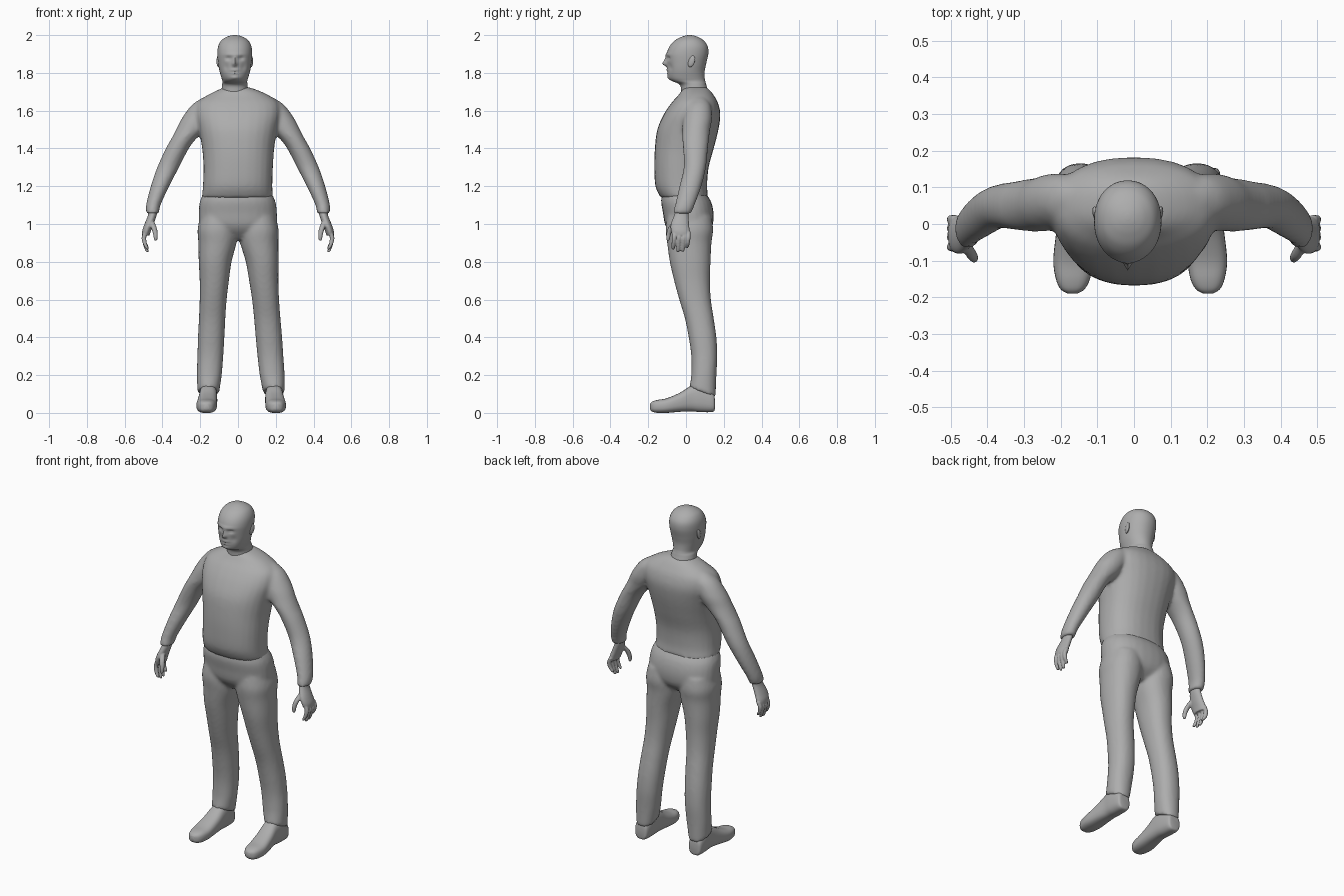
import bpy, bmesh, math
from mathutils import Vector

grey = bpy.data.materials.new("plain grey")
grey.diffuse_color = (0.42, 0.42, 0.42, 1)


def spline(rows, steps):
    """Catmull-Rom interpolation through rows of numbers."""
    out = []
    for i in range(len(rows) - 1):
        p0, p1, p2, p3 = (rows[max(0, min(len(rows) - 1, i + k))] for k in (-1, 0, 1, 2))
        for s in range(steps):
            t = s / steps
            out.append([0.5 * (2 * b + (c - a) * t + (2 * a - 5 * b + 4 * c - d) * t * t
                               + (3 * b - a - 3 * c + d) * t ** 3)
                        for a, b, c, d in zip(p0, p1, p2, p3)])
    return out + [list(rows[-1])]


def loft(bm, rows, axis="z", power=2.0, sides=28, steps=4):
    """Closed loft of rounded sections: (position, a0, a1, b0, b1)."""
    rings = []
    for p, a0, a1, b0, b1 in spline(rows, steps):
        ring = []
        for k in range(sides):
            c, s = math.cos(math.tau * k / sides), math.sin(math.tau * k / sides)
            a = (a0 + a1) / 2 + (a1 - a0) / 2 * math.copysign(abs(c) ** (2 / power), c)
            b = (b0 + b1) / 2 + (b1 - b0) / 2 * math.copysign(abs(s) ** (2 / power), s)
            ring.append(bm.verts.new((a, b, p) if axis == "z" else (a, p, b)))
        rings.append(ring)
    for r, q in zip(rings, rings[1:]):
        for k in range(sides):
            j = (k + 1) % sides
            bm.faces.new((r[k], r[j], q[j], q[k]))
    bm.faces.new(rings[0])
    bm.faces.new(rings[-1])
    return [v for ring in rings for v in ring]


def tube(bm, points):
    """Finger: points are (x, y, z, radius)."""
    loft(bm, [(z, x - r, x + r, y - r, y + r) for x, y, z, r in points], sides=12)


def flip(rows):
    return [(p, -a1, -a0, b0, b1) for p, a0, a1, b0, b1 in rows]


def finish(bm, name, voxel=0, smooth=0, angle=60):
    bmesh.ops.recalc_face_normals(bm, faces=bm.faces)
    me = bpy.data.meshes.new(name)
    bm.to_mesh(me)
    bm.free()
    me.materials.append(grey)
    ob = bpy.data.objects.new(name, me)
    bpy.context.collection.objects.link(ob)
    bpy.ops.object.select_all(action="DESELECT")
    ob.select_set(True)
    bpy.context.view_layer.objects.active = ob
    if voxel:
        m = ob.modifiers.new("fuse", "REMESH")
        m.mode, m.voxel_size = "VOXEL", voxel
        bpy.ops.object.modifier_apply(modifier=m.name)
        m = ob.modifiers.new("soften", "SMOOTH")
        m.factor, m.iterations = 0.5, smooth
        bpy.ops.object.modifier_apply(modifier=m.name)
    bpy.ops.object.shade_smooth_by_angle(angle=math.radians(angle))
    return ob


# Shirt: torso and two sleeves fused together
torso = [(1.14, -.192, .185, -.135, .118), (1.2, -.186, .182, -.162, .112),
         (1.3, -.183, .185, -.168, .12), (1.4, -.19, .192, -.165, .147),
         (1.5, -.208, .208, -.152, .172), (1.58, -.225, .225, -.118, .182),
         (1.64, -.215, .215, -.078, .17), (1.68, -.165, .165, -.042, .148),
         (1.71, -.105, .1, -.02, .125), (1.725, -.07, .05, 0, .105)]
sleeve = [(1.67, .13, .185, .04, .1), (1.63, .11, .245, .005, .13),
          (1.56, .13, .297, -.015, .138), (1.5, .17, .328, -.02, .128),
          (1.45, .222, .354, -.02, .122), (1.4, .26, .382, -.016, .116),
          (1.3, .312, .428, -.012, .106), (1.2, .364, .462, -.035, .082),
          (1.1, .41, .487, -.058, .046), (1.055, .418, .486, -.07, .027)]
bm = bmesh.new()
loft(bm, torso, power=2.3)
loft(bm, sleeve)
loft(bm, flip(sleeve))
finish(bm, "shirt", .01, 6)

# Trousers: hips and two legs, the right one standing slightly wider
hips = [(.92, -.1, .1, -.05, .08), (.96, -.17, .17, -.09, .125),
        (1.0, -.205, .203, -.112, .143), (1.06, -.208, .206, -.122, .146),
        (1.12, -.202, .198, -.132, .132), (1.17, -.178, .174, -.125, .1)]
leg = [(1.04, -.2, -.01, -.1, .135), (.97, -.214, -.004, -.108, .144),
       (.9, -.21, -.008, -.1, .135), (.8, -.208, -.034, -.086, .13),
       (.7, -.203, -.048, -.063, .127), (.6, -.203, -.06, -.036, .132),
       (.5, -.207, -.067, -.006, .147), (.4, -.212, -.072, .014, .161),
       (.3, -.215, -.078, .028, .166), (.2, -.218, -.086, .028, .161),
       (.085, -.214, -.1, .018, .157)]
bm = bmesh.new()
loft(bm, hips, power=2.3)
loft(bm, leg, power=2.2)
for v in loft(bm, flip(leg), power=2.2):
    v.co.x += .036 * max(0, 1 - v.co.z)
# Cuffs rise over the instep
for v in bm.verts:
    if v.co.z < .2:
        v.co.z += .05 * (.2 - v.co.z) / .115 * max(0, min(1, (.15 - v.co.y) / .13))
finish(bm, "trousers", .01, 5)

# Shoes
shoe = [(.153, -.185, -.135, .02, .07), (.142, -.2, -.12, .005, .11),
        (.08, -.205, -.112, .004, .15), (.03, -.205, -.11, .008, .145),
        (-.03, -.213, -.11, .006, .108), (-.1, -.22, -.112, 0, .078),
        (-.15, -.213, -.12, 0, .069), (-.178, -.2, -.135, .006, .06),
        (-.19, -.18, -.155, .018, .048)]
for side, rows, shift in (("left", shoe, 0), ("right", flip(shoe), .034)):
    bm = bmesh.new()
    for v in loft(bm, rows, axis="y", power=2.7):
        v.co.x += shift
    finish(bm, side + "_shoe")

# Hands: palm, four fingers and a thumb fused together
palm = [(1.085, .43, .476, -.05, .018), (1.05, .43, .476, -.062, .014),
        (1.0, .446, .495, -.08, .016), (.965, .46, .507, -.08, .02),
        (.94, .468, .508, -.072, .02)]
for side, s in (("left", -1), ("right", 1)):
    bm = bmesh.new()
    loft(bm, palm)
    for y, tip in ((-.062, .872), (-.036, .858), (-.011, .86), (.012, .88)):
        tube(bm, [(.486, y, .96, .013), (.498, y, .93, .0125), (.494, y - .003, .9, .0115),
                  (.482, y - .006, tip, .009), (.478, y - .006, tip - .008, .003)])
    tube(bm, [(.458, -.055, 1.015, .014), (.445, -.08, .98, .015), (.437, -.092, .945, .0125),
              (.436, -.095, .918, .009), (.437, -.095, .91, .003)])
    for v in bm.verts:
        v.co.x *= s
    finish(bm, side + "_hand", .0045, 2)

# Head and neck, with the face pressed in and out by soft bumps
CX = -.017
head = [(1.62, .065, -.03, .11), (1.7, .07, -.026, .115), (1.738, .067, -.034, .107),
        (1.757, .066, -.075, .102), (1.775, .071, -.092, .099), (1.81, .081, -.098, .099),
        (1.85, .088, -.1, .107), (1.9, .092, -.102, .118), (1.94, .088, -.087, .115),
        (1.97, .073, -.061, .095), (1.988, .049, -.03, .068), (1.997, .025, -.005, .043),
        (2.0, .006, .012, .026)]
bumps = [(0, 1.848, .011, .012, -.024), (0, 1.868, .008, .016, -.012),    # nose
         (0, 1.896, .05, .008, -.006),                                    # brow
         (-.034, 1.878, .014, .009, .012), (.034, 1.878, .014, .009, .012),  # eyes
         (0, 1.814, .02, .006, -.006), (0, 1.798, .018, .005, -.005),     # lips
         (0, 1.806, .022, .003, .004), (0, 1.774, .02, .01, -.006),       # mouth, chin
         (-.045, 1.83, .015, .02, .006), (.045, 1.83, .015, .02, .006)]   # cheeks
bm = bmesh.new()
loft(bm, [(z, CX - w, CX + w, y0, y1) for z, w, y0, y1 in head], power=2.1, sides=72, steps=6)
for v in bm.verts:
    if v.co.y < -.01:
        x, z = v.co.x - CX, v.co.z
        v.co.y += sum(h * math.exp(-((x - bx) / sx) ** 2 - ((z - bz) / sz) ** 2)
                      for bx, bz, sx, sz, h in bumps)
finish(bm, "head")

# Ears
for side, s in (("left", -1), ("right", 1)):
    bm = bmesh.new()
    bmesh.ops.create_uvsphere(bm, u_segments=16, v_segments=10, radius=1)
    for v in bm.verts:
        v.co = Vector((CX + s * (.087 + .009 * v.co.x + .004 * v.co.y),
                       .028 + .019 * v.co.y + .006 * v.co.z, 1.862 + .031 * v.co.z))
    finish(bm, side + "_ear")
